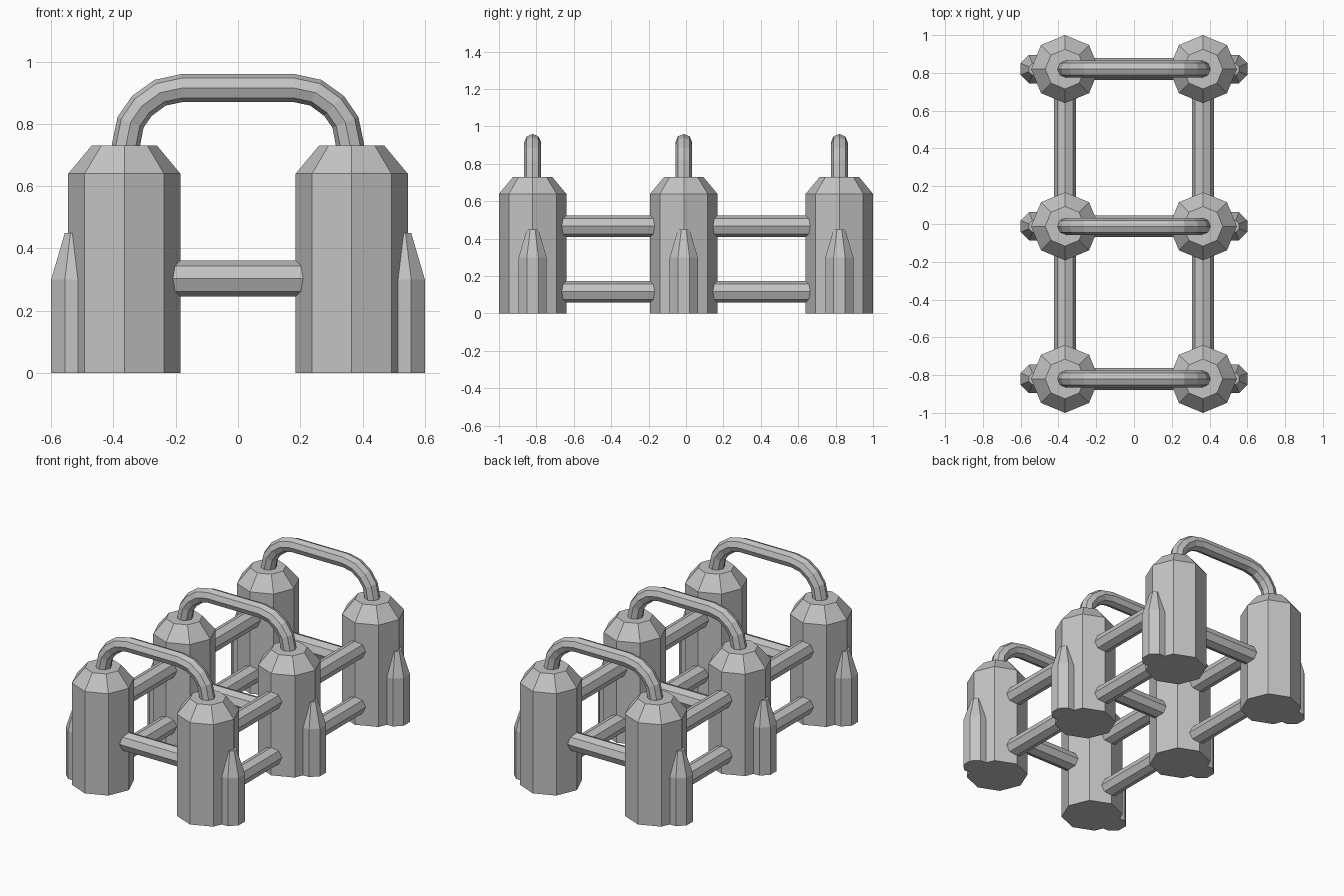
import bpy, bmesh, math
from mathutils import Vector

cube = bpy.data.objects.get("Cube")
if cube:
    bpy.data.objects.remove(cube, do_unlink=True)

metal = bpy.data.materials.new("grey_metal")
metal.use_nodes = True
COLOUR = (0.55, 0.55, 0.55, 1)
metal.diffuse_color = COLOUR
metal.node_tree.nodes["Principled BSDF"].inputs["Base Color"].default_value = COLOUR

SIDES = 8
TANK_X = 0.365
ROWS = {"front": -0.82, "middle": -0.012, "back": 0.82}


def ring(centre, u, v, radius, turn=0.0):
    """Octagon around centre in the plane of u and v."""
    angles = [turn + math.tau * i / SIDES for i in range(SIDES)]
    return [centre + radius * (math.cos(a) * u + math.sin(a) * v) for a in angles]


def loft(name, rings):
    """Flat-shaded solid skinned through a list of rings, capped at both ends."""
    bm = bmesh.new()
    loops = [[bm.verts.new(p) for p in r] for r in rings]
    for a, b in zip(loops, loops[1:]):
        for i in range(SIDES):
            j = (i + 1) % SIDES
            bm.faces.new((a[i], a[j], b[j], b[i]))
    bm.faces.new(loops[0])
    bm.faces.new(loops[-1])
    bmesh.ops.recalc_face_normals(bm, faces=bm.faces)
    mesh = bpy.data.meshes.new(name)
    bm.to_mesh(mesh)
    bm.free()
    mesh.materials.append(metal)
    bpy.context.collection.objects.link(bpy.data.objects.new(name, mesh))


X, Y, Z = Vector((1, 0, 0)), Vector((0, 1, 0)), Vector((0, 0, 1))


def turned(name, x, y, profile, turn=0.0):
    """Upright octagonal solid from (radius, height) pairs."""
    loft(name, [ring(Vector((x, y, z)), X, Y, r, turn) for r, z in profile])


def rod(name, start, end, u, v):
    loft(name, [ring(Vector(p), u, v, 0.058) for p in (start, end)])


def handle(name, y):
    """Arched tube joining the tops of two tanks."""
    half = [(0.365, 0.66), (0.36, 0.73), (0.345, 0.805), (0.308, 0.858),
            (0.25, 0.9), (0.18, 0.915)]
    path = [Vector((-x, y, z)) for x, z in half]
    path += [Vector((x, y, z)) for x, z in reversed(half)]
    rings = []
    for i, p in enumerate(path):
        along = (path[min(i + 1, len(path) - 1)] - path[max(i - 1, 0)]).normalized()
        rings.append(ring(p, Y, along.cross(Y), 0.045))
    loft(name, rings)


# Tanks with side pods, handles and cross bars
pod_scale = 1 / math.cos(math.pi / SIDES)
for row, y in ROWS.items():
    for side, s in (("left", 1), ("right", -1)):
        turned(f"{row}_{side}_tank", s * TANK_X, y,
               [(0.18, 0), (0.18, 0.64), (0.105, 0.73)])
        turned(f"{row}_{side}_pod", s * 0.525, y,
               [(0.075 * pod_scale, 0), (0.075 * pod_scale, 0.3), (0.031 * pod_scale, 0.45)],
               math.pi / SIDES)
    handle(f"{row}_handle", y)
    rod(f"{row}_cross_bar", (-0.25, y, 0.303), (0.25, y, 0.303), Y, Z)

# Upper and lower rods linking the rows along each side
for side, s in (("left", 1), ("right", -1)):
    for a, b in (("front", "middle"), ("middle", "back")):
        for level, z in (("lower", 0.117), ("upper", 0.467)):
            rod(f"{side}_{a}_{level}_rod", (s * TANK_X, ROWS[a] + 0.1, z),
                (s * TANK_X, ROWS[b] - 0.1, z), X, Z)
